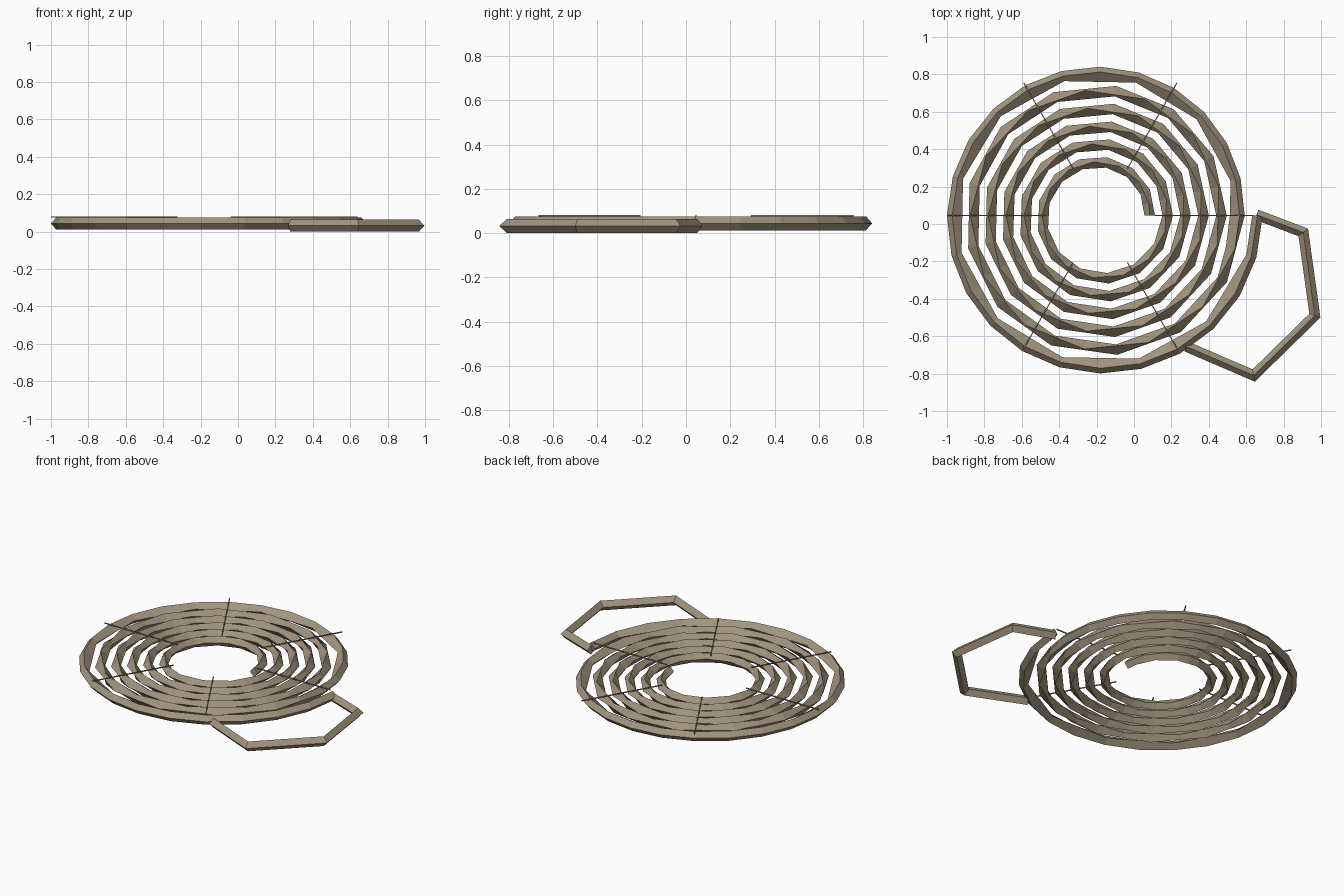
import bpy, math
from mathutils import Vector

if "Cube" in bpy.data.objects:
    bpy.data.objects.remove(bpy.data.objects["Cube"])

CX, CY = -0.18, 0.045      # coil centre
HW, HH = 0.028, 0.032      # half width / half height of the diamond section


def make_mesh(name, verts, faces):
    me = bpy.data.meshes.new(name)
    me.from_pydata(verts, [], faces)
    me.update()
    ob = bpy.data.objects.new(name, me)
    bpy.context.collection.objects.link(ob)
    ob.data.materials.append(mat)
    return ob


def tube(name, rails):
    """Skin four rails (outer, top, inner, bottom) into a capped tube."""
    n = len(rails[0])
    verts = [rails[k][i] for i in range(n) for k in range(4)]
    faces = [(4 * i + k, 4 * i + (k + 1) % 4, 4 * i + 4 + (k + 1) % 4, 4 * i + 4 + k)
             for i in range(n - 1) for k in range(4)]
    faces += [(3, 2, 1, 0), tuple(4 * n - 4 + k for k in range(4))]
    return make_mesh(name, verts, faces)


mat = bpy.data.materials.new("hose_tan")
mat.diffuse_color = (0.36, 0.30, 0.21, 1)
mat.use_nodes = True
mat.node_tree.nodes["Principled BSDF"].inputs["Base Color"].default_value = mat.diffuse_color

# Coiled hose: five coarse turns, then a finer outer turn
turns = [i / 26 for i in range(130)] + [5 + i / 24 for i in range(25)]
offsets = [(HW, 0), (0, HH), (-HW, 0), (0, -HH)]
rails = []
for k, (dr, dz) in enumerate(offsets):
    rail = []
    for t in turns:
        a = 2 * math.pi * t
        r = 0.264 + 0.096 * t + dr
        rail.append(Vector((CX + r * math.cos(a), CY + r * math.sin(a), 0.044 + dz)))
    # skip alternate points on each rail so the edges run as straight chords
    out = [p.copy() for p in rail]
    for i in range(1, len(rail) - 1):
        if i < 130:
            skip = i % 2 == (0 if k in (1, 3) else 1)
        else:
            skip = k == 2 and i % 2 == 0
        if skip:
            out[i] = (rail[i - 1] + rail[i + 1]) / 2
    rails.append(out)
tube("coiled_hose", rails)

# Loose end of the hose, a mitred angular loop
path = [Vector(p) for p in ((0.655, 0.05), (0.905, -0.045), (0.967, -0.49),
                            (0.64, -0.81), (0.28, -0.655))]
rails = [[], [], [], []]
for i, p in enumerate(path):
    d0 = (p - path[max(i - 1, 0)]).normalized()
    d1 = (path[min(i + 1, len(path) - 1)] - p).normalized()
    d = (d0 + d1).normalized()
    side = Vector((-d.y, d.x))
    miter = 1 / max(d.dot(d1 if d1.length else d0), 0.5)
    for k, (ds, dz) in enumerate(offsets):
        q = p + side * ds * miter
        rails[k].append(Vector((q.x, q.y, 0.034 + dz)))
loop = tube("hose_loose_end", rails)
# keep the loop resting on the floor
low = min(v.co.z for v in loop.data.vertices)
loop.location.z = -low

# Six thin radial tie wires lying over the coil
w, z0, z1 = 0.003, 0.075, 0.081
for i in range(6):
    a = i * math.pi / 3
    u = Vector((math.cos(a), math.sin(a), 0))
    s = Vector((-u.y, u.x, 0)) * w
    c = Vector((CX, CY, 0))
    verts = [c + u * r + s * sg + Vector((0, 0, z))
             for r in (0.29, 0.82) for sg, z in ((-1, z0), (1, z0), (1, z1), (-1, z1))]
    make_mesh(f"tie_wire_{i + 1}", verts,
              [(0, 3, 2, 1), (4, 5, 6, 7)] +
              [(k, (k + 1) % 4, 4 + (k + 1) % 4, 4 + k) for k in range(4)])

# Consistent outward normals
import bmesh
for ob in bpy.context.collection.objects:
    bm = bmesh.new()
    bm.from_mesh(ob.data)
    bmesh.ops.recalc_face_normals(bm, faces=bm.faces)
    bm.to_mesh(ob.data)
    bm.free()
